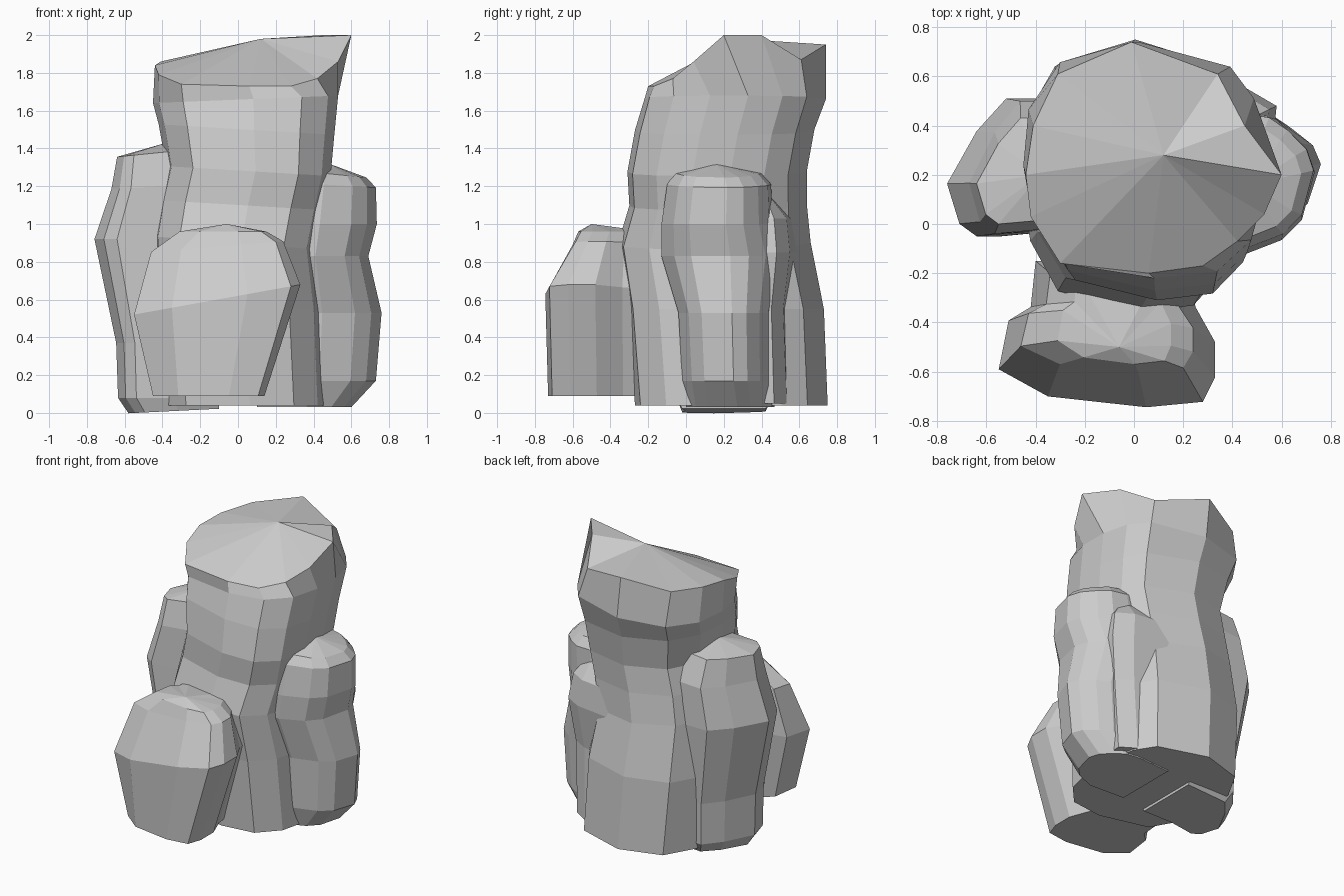
import bpy
import bmesh
from mathutils import Vector

default_cube = bpy.data.objects.get("Cube")
if default_cube:
    bpy.data.objects.remove(default_cube, do_unlink=True)

# Stone colour shared by every column
stone = bpy.data.materials.new("grey stone")
stone_colour = (0.6, 0.6, 0.6, 1)
stone.use_nodes = True
stone.diffuse_color = stone_colour
shader = stone.node_tree.nodes["Principled BSDF"]
shader.inputs["Base Color"].default_value = stone_colour
shader.inputs["Roughness"].default_value = 0.9


def unit_outline(points):
    """Rescale a plan outline so that it fills the unit square."""
    xs, ys = zip(*points)
    width, depth = max(xs) - min(xs), max(ys) - min(ys)
    return [((x - min(xs)) / width, (y - min(ys)) / depth) for x, y in points]


def section_ring(outline, section):
    """Fit the outline into a section: height, sideways tilt, x range, y range."""
    height, tilt, left, right, front, back = section
    middle = (left + right) / 2
    ring = []
    for u, v in outline:
        x = left + u * (right - left)
        y = front + v * (back - front)
        ring.append(Vector((x, y, height + tilt * (x - middle))))
    return ring


def rock_column(name, rings, peak):
    """Skin stacked rings, with a flat base and a top fanned to a peak."""
    bm = bmesh.new()
    loops = [[bm.verts.new(point) for point in ring] for ring in rings]
    for lower, upper in zip(loops, loops[1:]):
        for i in range(len(lower)):
            bm.faces.new((lower[i - 1], lower[i], upper[i], upper[i - 1]))
    bm.faces.new(loops[0])
    top = loops[-1]
    tip = bm.verts.new(peak)
    for i in range(len(top)):
        bm.faces.new((top[i - 1], top[i], tip))
    bmesh.ops.recalc_face_normals(bm, faces=bm.faces)
    mesh = bpy.data.meshes.new(name)
    bm.to_mesh(mesh)
    bm.free()
    mesh.materials.append(stone)
    column = bpy.data.objects.new(name, mesh)
    bpy.context.collection.objects.link(column)


def outlined_column(name, outline, sections, peak):
    """Build a column whose rings all follow one plan outline."""
    rock_column(name, [section_ring(outline, s) for s in sections], peak)


# Tall main column with a slanted, pointed crown
main_outline = unit_outline([
    (0, .75), (.35, .64), (.44, .5), (.48, .3), (.48, .08), (.43, -.13),
    (.3, -.27), (.06, -.3), (-.29, -.21), (-.41, 0), (-.44, .2),
    (-.42, .45), (-.3, .66)])
main_sections = [
    (.04, 0, -.42, .47, -.27, .75),
    (.55, 0, -.46, .45, -.31, .73),
    (.9, -.08, -.45, .41, -.36, .66),
    (1.1, -.06, -.42, .45, -.3, .64),
    (1.28, -.06, -.38, .49, -.31, .64),
    (1.5, -.06, -.42, .51, -.27, .68),
    (1.66, .04, -.45, .53, -.22, .74)]
crown = [Vector(point) for point in [
    (-.01, .74, 1.95), (.34, .61, 1.87), (.45, .4, 2), (.6, .2, 2),
    (.53, .04, 1.86), (.42, -.07, 1.77), (.28, -.17, 1.73), (.06, -.2, 1.73),
    (-.3, -.16, 1.74), (-.42, .03, 1.79), (-.44, .2, 1.84),
    (-.41, .4, 1.86), (-.31, .61, 1.88)]]
main_rings = [section_ring(main_outline, s) for s in main_sections]
rock_column("main_column", main_rings + [crown], (.12, .28, 1.98))

# Squat boulder leaning out at the front
front_outline = unit_outline([
    (-.55, -.6), (-.35, -.7), (.05, -.74), (.28, -.72), (.33, -.63),
    (.33, -.5), (.25, -.37), (.22, -.2), (-.4, -.2), (-.42, -.37), (-.51, -.42)])
front_sections = [
    (.09, 0, -.45, .14, -.73, -.15),
    (.6, .18, -.55, .33, -.745, -.15),
    (.88, .08, -.46, .24, -.6, -.2),
    (.96, 0, -.31, .15, -.57, -.2)]
outlined_column("front_boulder", front_outline, front_sections,
                (-.06, -.5, 1))

# Rounded column on the left side
left_outline = unit_outline([
    (.15, -.1), (.47, -.12), (.63, -.05), (.71, .04), (.76, .25),
    (.73, .35), (.65, .44), (.57, .5), (.45, .52), (.15, .5)])
left_sections = [
    (.03, 0, .1, .6, 0, .47),
    (.17, 0, .1, .73, -.02, .45),
    (.53, 0, .1, .76, -.04, .45),
    (.83, 0, .1, .69, -.13, .5),
    (1.0, 0, .1, .735, -.13, .46),
    (1.21, -.06, .15, .73, -.1, .45),
    (1.27, -.1, .2, .68, -.06, .4)]
outlined_column("left_side_column", left_outline, left_sections,
                (.48, .16, 1.32))

# Low rib wedged behind the left column
rib_outline = unit_outline([
    (.1, .2), (.55, .2), (.58, .48), (.46, .55), (.1, .6)])
rib_sections = [
    (.05, 0, .1, .52, .2, .58),
    (.55, 0, .1, .54, .2, .56),
    (.85, 0, .1, .58, .2, .6),
    (1.03, 0, .1, .55, .2, .58)]
outlined_column("left_back_rib", rib_outline, rib_sections, (.42, .4, 1.2))

# Angular column on the right side
right_outline = unit_outline([
    (-.1, -.05), (-.4, -.03), (-.64, -.05), (-.71, 0), (-.76, .16),
    (-.64, .37), (-.52, .5), (-.1, .5)])
right_sections = [
    (.01, .05, -.58, -.1, -.02, .42),
    (.08, 0, -.635, -.1, -.05, .46),
    (.37, 0, -.645, -.1, -.05, .47),
    (.92, 0, -.76, -.1, -.05, .51),
    (1.2, .05, -.67, -.1, -.04, .5),
    (1.38, .1, -.64, -.15, 0, .43)]
outlined_column("right_side_column", right_outline, right_sections,
                (-.38, .2, 1.43))
